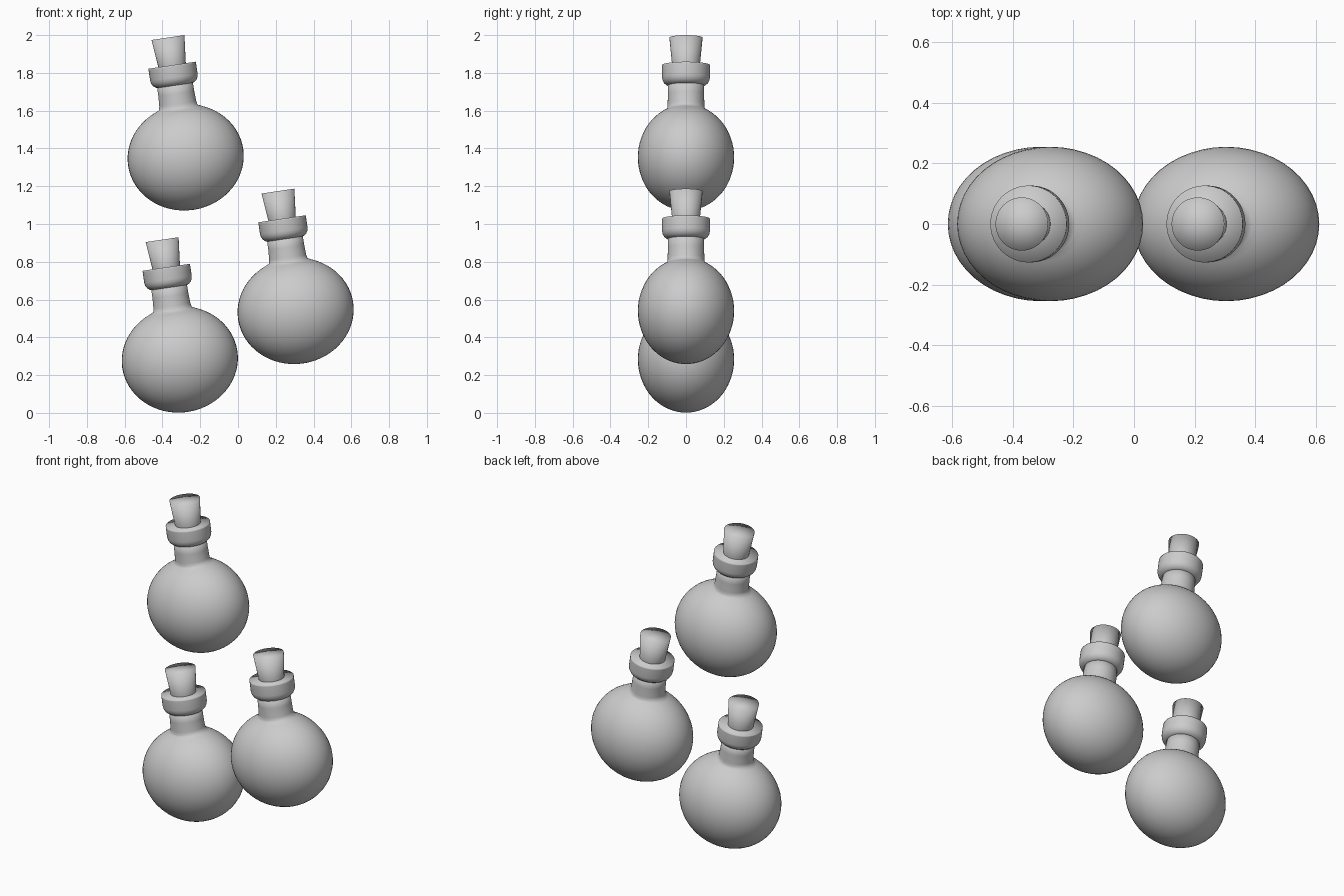
import bpy, bmesh, math
from mathutils import Matrix, Vector

if "Cube" in bpy.data.objects:
    bpy.data.objects.remove(bpy.data.objects["Cube"])

SEG = 48
TILT = math.radians(-8.4)

glass = bpy.data.materials.new("plain grey")
glass.diffuse_color = (0.6, 0.6, 0.6, 1)
glass.use_nodes = True
glass.node_tree.nodes["Principled BSDF"].inputs["Base Color"].default_value = glass.diffuse_color


def lathe(name, rings, centre):
    """Stack of elliptical rings (rx, ry, z), closed with fans, tilted about the flask centre."""
    bm = bmesh.new()
    loops = []
    for rx, ry, z in rings:
        loops.append([bm.verts.new((rx * math.cos(2 * math.pi * i / SEG),
                                    ry * math.sin(2 * math.pi * i / SEG), z)) for i in range(SEG)])
    for a, b in zip(loops, loops[1:]):
        for i in range(SEG):
            j = (i + 1) % SEG
            bm.faces.new((a[i], a[j], b[j], b[i]))
    low = bm.verts.new((0, 0, rings[0][2]))
    high = bm.verts.new((0, 0, rings[-1][2]))
    for i in range(SEG):
        j = (i + 1) % SEG
        bm.faces.new((low, loops[0][j], loops[0][i]))
        bm.faces.new((high, loops[-1][i], loops[-1][j]))
    for f in bm.faces:
        f.smooth = True
    bm.transform(Matrix.Translation(Vector(centre)) @ Matrix.Rotation(TILT, 4, 'Y'))
    mesh = bpy.data.meshes.new(name)
    bm.to_mesh(mesh)
    bm.free()
    mesh.materials.append(glass)
    obj = bpy.data.objects.new(name, mesh)
    bpy.context.collection.objects.link(obj)
    return obj


# Oval bulb running up into a round neck
body = []
start, end = math.radians(-88), math.asin(0.915)
for k in range(29):
    t = start + (end - start) * k / 28
    body.append((0.308 * math.cos(t), 0.255 * math.cos(t), 0.281 * math.sin(t)))
body += [(0.103, 0.098, 0.267), (0.099, 0.097, 0.285), (0.096, 0.096, 0.34), (0.095, 0.095, 0.41)]

# Collar with a rounded underside, and a tapered cork
collar = [(r, r, z) for r, z in ((0.093, 0.384), (0.104, 0.388), (0.116, 0.398), (0.124, 0.412),
                                 (0.127, 0.428), (0.127, 0.485), (0.127, 0.493))]
cork = [(r, r, z) for r, z in ((0.071, 0.46), (0.0735, 0.493), (0.088, 0.641))]

flasks = {"upper": (-0.277, 0, 1.353), "lower": (-0.308, 0, 0.283), "right": (0.305, 0, 0.54)}
for label, centre in flasks.items():
    lathe(label + "_flask_body", body, centre)
    for part, rings in (("collar", collar), ("cork", cork)):
        obj = lathe(label + "_flask_" + part, rings, centre)
